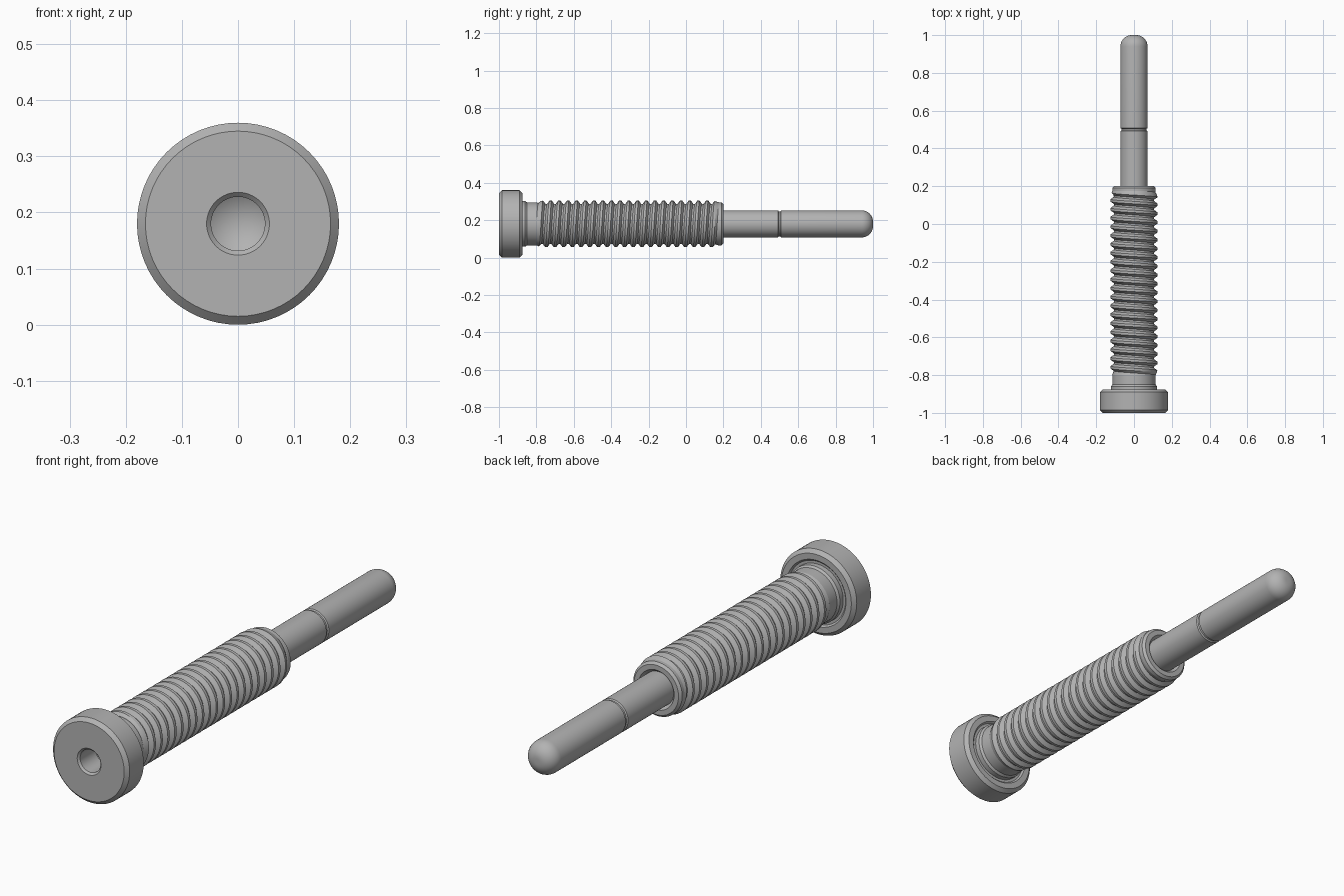
import bpy, bmesh
from math import sin, cos, pi, radians

if "Cube" in bpy.data.objects:
    bpy.data.objects.remove(bpy.data.objects["Cube"])

AXIS_Z = 0.18
SIDES = 64

steel = bpy.data.materials.new("grey_steel")
steel.use_nodes = True
grey = (0.45, 0.45, 0.45, 1)
steel.diffuse_color = grey
steel.node_tree.nodes["Principled BSDF"].inputs["Base Color"].default_value = grey


def ring_point(y, r, turn):
    a = 2 * pi * turn
    return (r * sin(a), y, AXIS_Z + r * cos(a))


def grid_part(name, rows, point, angle=25):
    """Skin a tube from point(row, turn), weld it and close any open end."""
    bm = bmesh.new()
    grid = [[bm.verts.new(point(k, s / SIDES)) for s in range(SIDES + 1)]
            for k in range(rows)]
    for low, high in zip(grid, grid[1:]):
        for s in range(SIDES):
            bm.faces.new((low[s], low[s + 1], high[s + 1], high[s]))
    bmesh.ops.remove_doubles(bm, verts=bm.verts, dist=1e-5)
    bmesh.ops.dissolve_degenerate(bm, dist=1e-5, edges=bm.edges)
    bmesh.ops.holes_fill(bm, edges=[e for e in bm.edges if e.is_boundary])
    bmesh.ops.recalc_face_normals(bm, faces=bm.faces)
    mesh = bpy.data.meshes.new(name)
    bm.to_mesh(mesh)
    bm.free()
    mesh.materials.append(steel)
    ob = bpy.data.objects.new(name, mesh)
    bpy.context.collection.objects.link(ob)
    bpy.ops.object.select_all(action='DESELECT')
    bpy.context.view_layer.objects.active = ob
    ob.select_set(True)
    bpy.ops.object.shade_smooth_by_angle(angle=radians(angle))
    return ob


def lathe(name, profile):
    return grid_part(name, len(profile), lambda k, t: ring_point(*profile[k], t))


# Head with drilled centre hole, bevelled rims, stepped back and plain neck
lathe("head_and_neck", [
    (-0.86, 0), (-0.89, 0.048), (-0.992, 0.048), (-1, 0.056),
    (-1, 0.165), (-0.985, 0.18), (-0.89, 0.18), (-0.875, 0.165),
    (-0.875, 0.14), (-0.882, 0.133), (-0.882, 0.122), (-0.86, 0.122),
    (-0.85, 0.115), (-0.8, 0.115), (-0.8, 0)])

# Helical thread: rows follow the helix and fade out into the plain ends
START, END, PITCH, CORE = -0.8, 0.175, 0.0465, 0.115
TOOTH = [(0, 0.124), (0.28, 0.124), (0.54, 0.107), (0.74, 0.107)]
TURNS = int((END - START) / PITCH) + 3


def thread_point(row, turn):
    offset, r = TOOTH[row % len(TOOTH)]
    y = START + PITCH * (row // len(TOOTH) + offset + turn - 1.5)
    y = min(max(y, START), END)
    fade = min(1, (y - START) / 0.025, (END - y) / 0.025)
    return ring_point(y, CORE + (r - CORE) * fade, -turn)


# A right-hand helix seen along the shaft
def right_hand_point(row, turn):
    return thread_point(row, turn)


grid_part("screw_thread", TURNS * len(TOOTH), right_hand_point, 20)

# Plain collar with bevelled rim and countersunk bore
lathe("end_collar", [
    (0.175, 0), (0.175, 0.115), (0.19, 0.115), (0.2, 0.105),
    (0.2, 0.084), (0.185, 0.072), (0.185, 0)])

# Slim pin with a fine groove and a rounded tip
R, FILLET = 0.072, 0.06
tip = [(1 - FILLET + FILLET * sin(a), R - FILLET + FILLET * cos(a))
       for a in [i * pi / 20 for i in range(11)]]
lathe("pin", [(0.18, 0), (0.18, R), (0.492, R), (0.496, 0.067),
              (0.504, 0.067), (0.508, R)] + tip + [(1, 0)])
